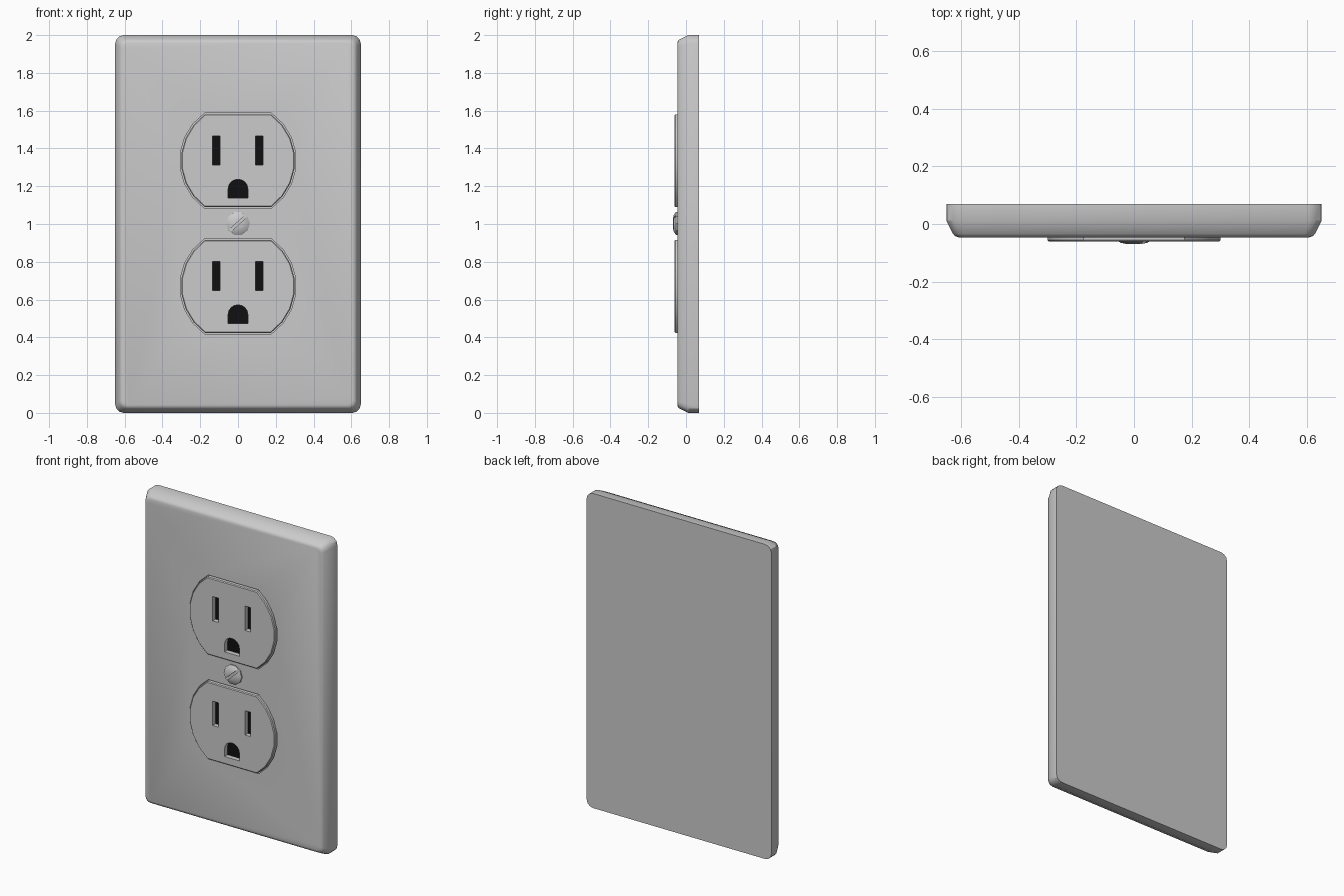
import bpy, bmesh, math

if "Cube" in bpy.data.objects:
    bpy.data.objects.remove(bpy.data.objects["Cube"])


def loft(name, rings):
    """Closed solid through rings of (x, z) outlines, each at depth y."""
    bm = bmesh.new()
    loops = [[bm.verts.new((x, y, z)) for x, z in pts] for y, pts in rings]
    n = len(loops[0])
    for a, b in zip(loops, loops[1:]):
        for i in range(n):
            j = (i + 1) % n
            bm.faces.new((a[i], a[j], b[j], b[i]))
    bm.faces.new(loops[0])
    bm.faces.new(loops[-1])
    bmesh.ops.recalc_face_normals(bm, faces=bm.faces)
    me = bpy.data.meshes.new(name)
    bm.to_mesh(me)
    bm.free()
    ob = bpy.data.objects.new(name, me)
    bpy.context.collection.objects.link(ob)
    return ob


def cut(ob, cutter):
    cutter.hide_render = True
    mod = ob.modifiers.new("cut", 'BOOLEAN')
    mod.operation = 'DIFFERENCE'
    mod.solver = 'EXACT'
    mod.object = cutter
    bpy.context.view_layer.objects.active = ob
    bpy.ops.object.modifier_apply(modifier=mod.name)
    bpy.data.objects.remove(cutter)


def smooth(ob, deg=30):
    bpy.ops.object.select_all(action='DESELECT')
    ob.select_set(True)
    bpy.context.view_layer.objects.active = ob
    bpy.ops.object.shade_smooth_by_angle(angle=math.radians(deg))


def rounded_rect(hw, hh, r, cz, seg=3):
    pts = []
    for k, (sx, sz) in enumerate(((1, 1), (-1, 1), (-1, -1), (1, -1))):
        for i in range(seg + 1):
            a = math.pi / 2 * (k + i / seg)
            pts.append((sx * (hw - r) + r * math.cos(a),
                        cz + sz * (hh - r) + r * math.sin(a)))
    return pts


def outlet_outline(cz, grow=0.0, seg=7):
    """Circle with its top and bottom cut flat."""
    r, h = 0.302 + grow, 0.246 + grow
    lim = math.asin(h / r)
    right = [(r * math.cos(a), r * math.sin(a))
             for a in (-lim + 2 * lim * i / seg for i in range(seg + 1))]
    return [(x, cz + z) for x, z in right] + [(-x, cz - z) for x, z in right]


def blade_outline(cx, cz):
    return [(cx + sx * 0.02, z) for sx, z in
            ((-1, cz - 0.023), (1, cz - 0.023), (1, cz + 0.132), (-1, cz + 0.132))]


def ground_outline(cz):
    arch = [(0.052 * math.cos(a), cz - 0.148 + 0.05 * math.sin(a))
            for a in (math.pi * i / 8 for i in range(9))]
    return [(-0.052, cz - 0.198), (0.052, cz - 0.198)] + arch


black = bpy.data.materials.new("slot_black")
black.diffuse_color = (0.005, 0.005, 0.005, 1)
black.use_nodes = True
black.node_tree.nodes["Principled BSDF"].inputs["Base Color"].default_value = black.diffuse_color

# Wall plate with chamfered front edge
plate = loft("wall_plate", [(y, rounded_rect(0.65 - d, 1 - d, 0.045 - 0.4 * d, 1.0))
                            for y, d in ((0.07, 0), (0.012, 0), (-0.034, 0.023),
                                         (-0.042, 0.03), (-0.046, 0.042))])

FACE, FLOOR = -0.061, -0.03
for label, cz in (("upper", 1.335), ("lower", 0.67)):
    # Opening in the plate, leaving a thin gap around the outlet
    cut(plate, loft("opening", [(-0.1, outlet_outline(cz, 0.006)),
                                (-0.015, outlet_outline(cz, 0.006))]))
    # Outlet face with softened rim
    face = loft(label + "_outlet", [(0.0, outlet_outline(cz)),
                                    (-0.056, outlet_outline(cz)),
                                    (FACE, outlet_outline(cz, -0.005))])
    # Two blade slots and a ground hole, each with a black floor
    for part, pts in (("left_slot", blade_outline(-0.115, cz)),
                      ("right_slot", blade_outline(0.112, cz)),
                      ("ground_hole", ground_outline(cz))):
        cut(face, loft("slot_cutter", [(-0.1, pts), (FLOOR, pts)]))
        floor = loft(label + "_" + part, [(FLOOR - 0.001, pts), (FLOOR + 0.004, pts)])
        floor.data.materials.append(black)
    smooth(face)
smooth(plate)


# Domed screw head with a diagonal driver slot
def circle(r, n=10):
    return [(r * math.cos(math.tau * i / n), 1.003 + r * math.sin(math.tau * i / n))
            for i in range(n)]


screw = loft("screw_head", [(-0.03, circle(0.063)), (-0.054, circle(0.063)),
                            (-0.065, circle(0.046)), (-0.07, circle(0.022))])
c, s = math.cos(math.radians(42)), math.sin(math.radians(42))
bar = [(u * c - v * s, 1.003 + u * s + v * c)
       for u, v in ((-0.1, -0.007), (0.1, -0.007), (0.1, 0.007), (-0.1, 0.007))]
cut(screw, loft("driver_slot", [(-0.1, bar), (-0.056, bar)]))
smooth(screw)
